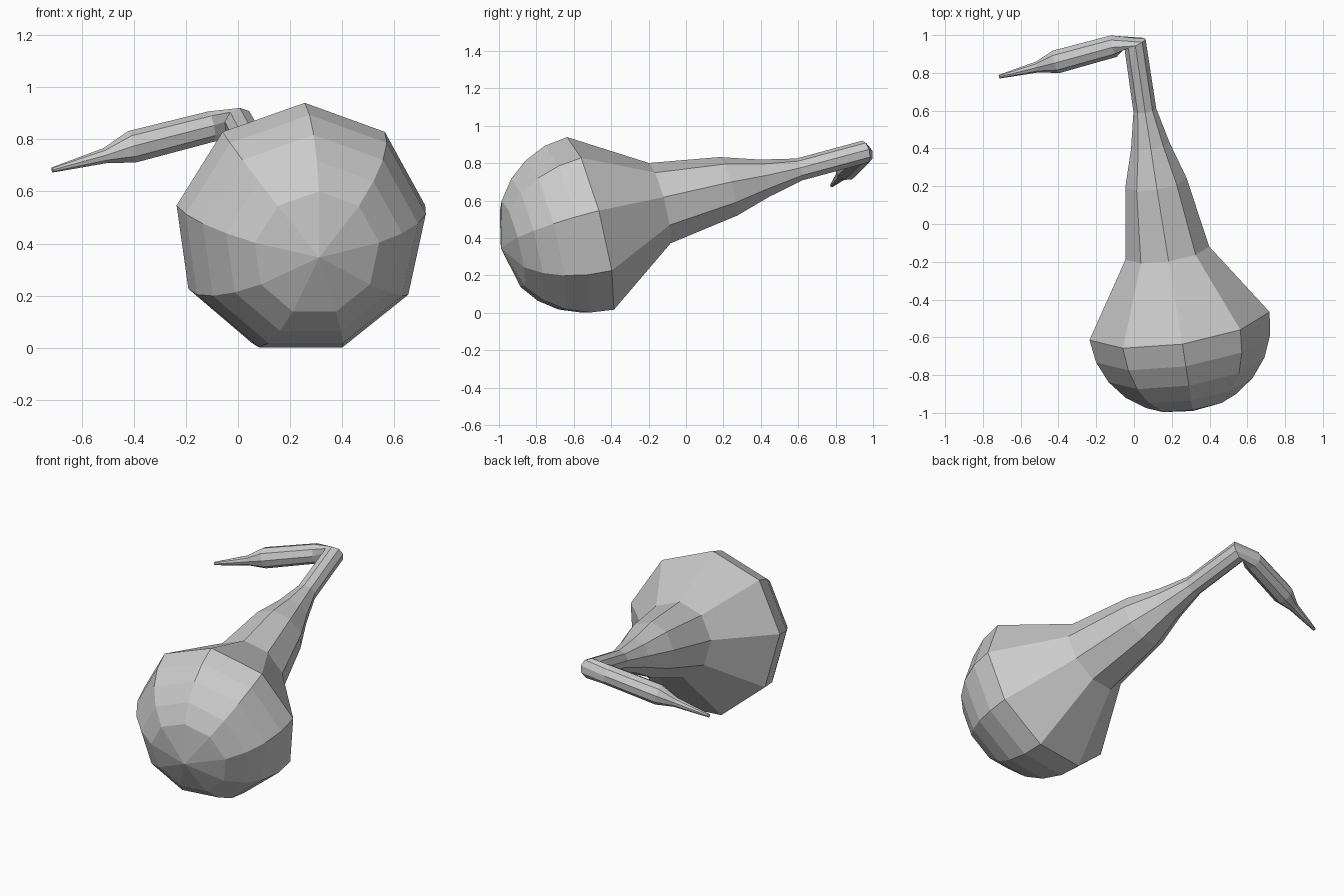
import bpy, bmesh
from math import sin, cos, radians, tau
from mathutils import Vector

if "Cube" in bpy.data.objects:
    bpy.data.objects.remove(bpy.data.objects["Cube"])

SIDES = 9
centre = Vector((0.238, -0.52, 0.464))      # middle of the widest ring
axis = Vector((-0.15, 0.96, 0.24)).normalized()
R = 0.49

# Rings as (centre, radius, direction): rounded bulb first
rings = []
for deg in (30, 45, 60, 75, 90):
    a = radians(deg)
    rings.append((centre - axis * R * cos(a), R * sin(a), axis))

# Tapering neck, sharp bend, then the hooked stem
for c, r, d in (
    ((0.175, -0.145, 0.58), 0.228, axis),
    ((0.115, 0.225, 0.672), 0.167, (-0.15, 0.95, 0.27)),
    ((0.086, 0.418, 0.717), 0.105, (-0.15, 0.96, 0.22)),
    ((0.057, 0.605, 0.765), 0.062, (-0.14, 0.95, 0.25)),
    ((0.005, 0.957, 0.86), 0.062, (-0.45, 1.0, 0.25)),
    ((-0.105, 0.943, 0.848), 0.06, (-0.96, -0.24, -0.2)),
    ((-0.41, 0.86, 0.77), 0.063, (-0.95, -0.25, -0.22)),
    ((-0.51, 0.832, 0.737), 0.03, (-0.94, -0.25, -0.24)),
    ((-0.713, 0.78, 0.682), 0.01, (-0.94, -0.25, -0.24)),
):
    rings.append((Vector(c), r, Vector(d).normalized()))

bm = bmesh.new()
up = Vector((0, 0, 1))
u = (up - axis * up.dot(axis)).normalized()
prev_d = axis
loops = []
for c, r, d in rings:
    u = prev_d.rotation_difference(d) @ u    # carry the ring without twist
    prev_d = d
    v = d.cross(u)
    loops.append([bm.verts.new(c + r * (u * cos(tau * i / SIDES) + v * sin(tau * i / SIDES)))
                  for i in range(SIDES)])

for a, b in zip(loops, loops[1:]):
    for i in range(SIDES):
        j = (i + 1) % SIDES
        bm.faces.new((a[i], a[j], b[j], b[i]))

# Bulb pole and stem tip
pole = bm.verts.new(centre - axis * R)
for i in range(SIDES):
    bm.faces.new((pole, loops[0][(i + 1) % SIDES], loops[0][i]))
bm.faces.new(loops[-1])
bmesh.ops.recalc_face_normals(bm, faces=bm.faces)

mesh = bpy.data.meshes.new("gourd")
bm.to_mesh(mesh)
bm.free()
bpy.context.collection.objects.link(bpy.data.objects.new("gourd", mesh))
